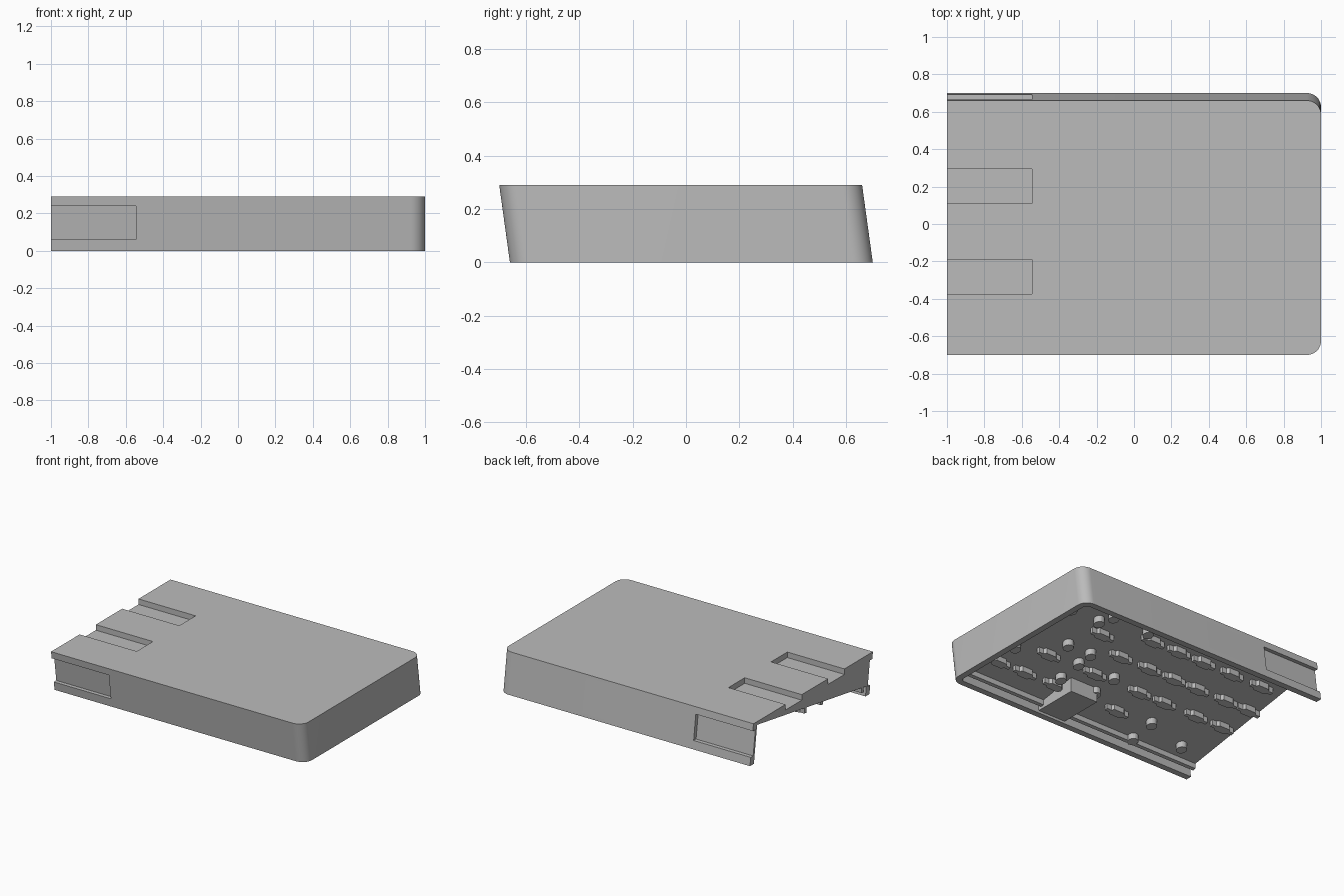
import bpy, bmesh, math
from mathutils import Vector

scene_cube = bpy.data.objects.get("Cube")
if scene_cube:
    bpy.data.objects.remove(scene_cube, do_unlink=True)

HEIGHT, LEAN, WALL, RADIUS = 0.29, 0.04, 0.045, 0.075
GROOVE_END = -0.545

grey = bpy.data.materials.new("light grey plastic")
grey.use_nodes = True
grey.diffuse_color = (0.5, 0.5, 0.5, 1)
grey.node_tree.nodes["Principled BSDF"].inputs["Base Color"].default_value = (0.5, 0.5, 0.5, 1)


def lean(z):
    return -LEAN * z / HEIGHT


def underside(y):
    return 0.165 + 0.155 * y


def prism(name, outline, low, high, leaning=False):
    """Solid over an outline; low and high give z from y."""
    bm = bmesh.new()
    rings = []
    for level in (low, high):
        ring = []
        for x, y in outline:
            z = level(y)
            ring.append(bm.verts.new((x, y + (lean(z) if leaning else 0), z)))
        rings.append(ring)
    n = len(outline)
    bm.faces.new(rings[0][::-1])
    bm.faces.new(rings[1])
    for i in range(n):
        j = (i + 1) % n
        bm.faces.new((rings[0][i], rings[0][j], rings[1][j], rings[1][i]))
    bmesh.ops.recalc_face_normals(bm, faces=bm.faces)
    mesh = bpy.data.meshes.new(name)
    bm.to_mesh(mesh)
    bm.free()
    mesh.materials.append(grey)
    ob = bpy.data.objects.new(name, mesh)
    bpy.context.collection.objects.link(ob)
    return ob


def rect(x0, x1, y0, y1):
    return [(x0, y0), (x1, y0), (x1, y1), (x0, y1)]


def rounded(inset, start):
    """Plan outline with two rounded corners at the closed end."""
    r = RADIUS - inset
    pts = [(start, -0.66 + inset)]
    for cy, first in ((-0.66 + RADIUS, -90), (0.70 - RADIUS, 0)):
        for k in range(13):
            a = math.radians(first + 7.5 * k)
            pts.append((1 - RADIUS + r * math.cos(a), cy + r * math.sin(a)))
    pts.append((start, 0.70 - inset))
    return pts


def flat(z):
    return lambda y: z


def cut(target, cutter):
    cutter.hide_render = True
    mod = target.modifiers.new("cut", "BOOLEAN")
    mod.object, mod.operation, mod.solver = cutter, "DIFFERENCE", "EXACT"
    bpy.context.view_layer.objects.active = target
    bpy.ops.object.modifier_apply(modifier=mod.name)
    bpy.data.objects.remove(cutter, do_unlink=True)


# Leaning shell, hollowed below a sloping underside
shell = prism("cover_shell", rounded(0, -1), flat(0), flat(HEIGHT), True)
cut(shell, prism("hollow_cutter", rounded(WALL, -1.1), flat(-0.02), underside, True))

# Two grooves in the top, and one in each long side
for y in (-0.2825, 0.2025):
    cut(shell, prism("top_cutter", rect(-1.1, GROOVE_END, y - 0.0925, y + 0.0925),
                     flat(0.25), flat(0.4)))
for y0, y1 in ((-0.8, -0.632), (0.672, 0.8)):
    cut(shell, prism("side_cutter", rect(-1.1, GROOVE_END, y0, y1),
                     flat(0.06), flat(0.24), True))

bpy.ops.object.select_all(action="DESELECT")
shell.select_set(True)
bpy.context.view_layer.objects.active = shell
bpy.ops.object.shade_smooth_by_angle(angle=math.radians(25))


def hang(name, outline, drop):
    """Part hanging from the sloping underside."""
    return prism(name, outline, lambda y: underside(y) - drop,
                 lambda y: underside(y) + 0.008)


# Long locating tabs in rows
tab_rows = {
    0.31: (0.1, -0.12, -0.33, -0.57, -0.82),
    0.19: (0.43,),
    0.07: (0.17, -0.07, -0.28, -0.48, -0.72, -0.93),
    -0.16: (0.59, 0.2, -0.18, -0.39, -0.66, -0.88),
    -0.39: (0.82, 0.6, 0.35, -0.18),
}
half_tab = [(-0.09, -0.012), (-0.055, -0.012), (-0.04, -0.028),
            (0.04, -0.028), (0.055, -0.012), (0.09, -0.012)]
tab = half_tab + [(-x, -y) for x, y in half_tab]
for y, row in tab_rows.items():
    for x in row:
        x = max(x, -0.91)
        hang("locating_tab", [(x + a, y + b) for a, b in tab], 0.035)

# Round pegs
pegs = [(0.83, -0.21), (0.55, -0.01), (0.36, -0.13), (0.36, -0.01), (0.36, -0.31),
        (0.54, 0.29), (0.49, 0.38), (0.19, 0.37), (0.06, -0.13), (0.07, -0.31),
        (-0.46, -0.37), (-0.46, -0.56), (-0.79, -0.46), (0.78, 0.3)]
for x, y in pegs:
    circle = [(x + 0.036 * math.cos(k * math.tau / 20), y + 0.036 * math.sin(k * math.tau / 20))
              for k in range(20)]
    hang("round_peg", circle, 0.04)

# Rails beside the low wall, broken by a block
for x0, x1 in ((-1, 0.07), (0.29, 0.92)):
    hang("wall_rail", rect(x0, x1, -0.595, -0.57), 0.035)
prism("latch_block", rect(0.07, 0.29, -0.63, -0.29), flat(0.02), lambda y: underside(y) + 0.008)
hang("end_block", rect(0.82, 0.94, 0.2, 0.33), 0.06)
